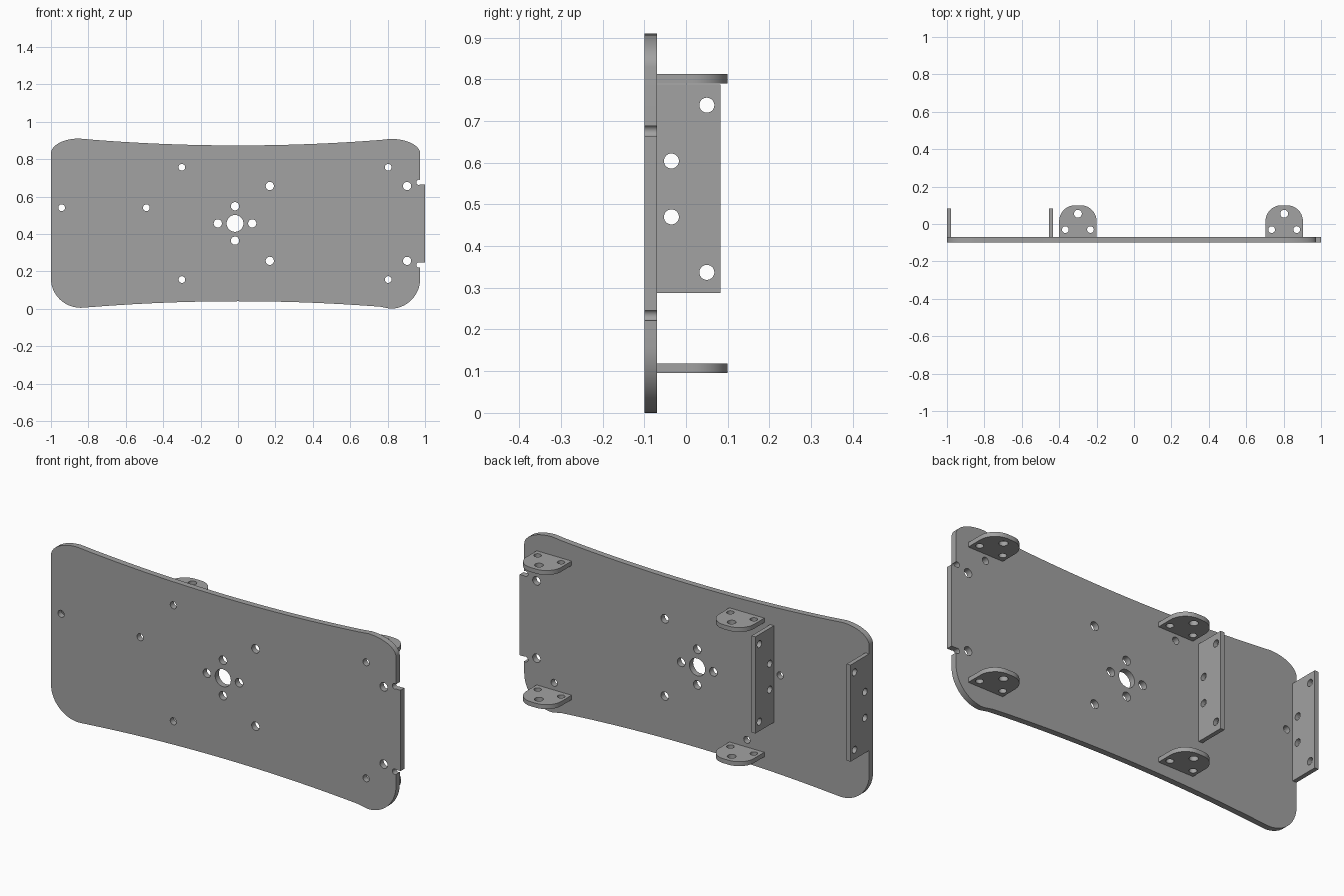
import bpy
import math
from mathutils import Matrix

if "Cube" in bpy.data.objects:
    bpy.data.objects.remove(bpy.data.objects["Cube"], do_unlink=True)

steel = bpy.data.materials.new("grey metal")
steel.use_nodes = True
grey = (0.36, 0.36, 0.36, 1)
steel.diffuse_color = grey
steel.node_tree.nodes["Principled BSDF"].inputs["Base Color"].default_value = grey


def arc(cx, cy, rx, ry, start, end, steps=14):
    """Points on an elliptical arc, angles in degrees."""
    angles = [math.radians(start + (end - start) * i / steps) for i in range(steps + 1)]
    return [(cx + rx * math.cos(a), cy + ry * math.sin(a)) for a in angles]


def circle(x, y, r):
    return arc(x, y, r, r, 0, 360, 28)[:-1]


def sheet(name, outline, holes, thickness, matrix):
    """Flat plate with holes, centred on its own plane, then placed by matrix."""
    curve = bpy.data.curves.new(name, "CURVE")
    curve.dimensions = "2D"
    curve.fill_mode = "BOTH"
    curve.extrude = thickness / 2
    for loop in [outline] + [circle(*h) for h in holes]:
        spline = curve.splines.new("POLY")
        spline.points.add(len(loop) - 1)
        for point, (x, y) in zip(spline.points, loop):
            point.co = (x, y, 0, 1)
        spline.use_cyclic_u = True
    curve.materials.append(steel)
    obj = bpy.data.objects.new(name, curve)
    bpy.context.collection.objects.link(obj)
    obj.matrix_world = matrix
    bpy.ops.object.select_all(action="DESELECT")
    obj.select_set(True)
    bpy.context.view_layer.objects.active = obj
    bpy.ops.object.convert(target="MESH")
    obj = bpy.context.object
    bpy.ops.object.mode_set(mode="EDIT")
    bpy.ops.mesh.select_all(action="SELECT")
    bpy.ops.mesh.remove_doubles(threshold=0.0001)
    bpy.ops.mesh.normals_make_consistent(inside=False)
    bpy.ops.object.mode_set(mode="OBJECT")
    bpy.ops.object.shade_smooth_by_angle(angle=math.radians(30))
    return obj


# Main plate: waisted outline with rounded corners and a tab on one end
def waist(base, bulge, direction):
    xs = [direction * (-0.76 + 1.52 * i / 24) for i in range(25)]
    return [(x, base + bulge * (x / 0.82) ** 2) for x in xs]


edge, tab, notch = 0.974, 1.0, 0.014
outline = arc(-0.84, 0.16, 0.16, 0.155, 180, 270)
outline += waist(0.04, -0.034, 1)
outline += arc(0.815, 0.16, edge - 0.815, 0.16, 270, 360)
outline += arc(edge - 0.007, 0.234, notch, notch, 300, 60, 12)
outline += [(tab, 0.246), (tab, 0.664)]
outline += arc(edge - 0.007, 0.676, notch, notch, 300, 60, 12)
outline += arc(0.815, 0.83, edge - 0.815, 0.078, 0, 90)
outline += waist(0.873, 0.034, -1)
outline += arc(-0.85, 0.83, 0.15, 0.08, 90, 180)

hub = (-0.016, 0.456)
holes = [(*hub, 0.045)]
holes += [(hub[0] + dx, hub[1] + dz, 0.022)
          for dx, dz in ((0.092, 0), (-0.092, 0), (0, 0.092), (0, -0.092))]
holes += [(x, hub[1] + dz, 0.022) for x in (0.17, 0.904) for dz in (-0.2, 0.2)]
holes += [(x, hub[1] + dz, 0.018) for x in (-0.3, 0.803) for dz in (-0.3, 0.3)]
holes += [(x, 0.54, 0.018) for x in (-0.943, -0.49)]
upright = Matrix.Translation((0, -0.0845, 0)) @ Matrix.Rotation(math.radians(90), 4, "X")
sheet("main_plate", outline, holes, 0.031, upright)

# Four horizontal rounded ears on the back
ear = [(-0.1, -0.07), (0.1, -0.07)]
ear += arc(0.015, 0.015, 0.085, 0.085, 0, 90)
ear += arc(-0.015, 0.015, 0.085, 0.085, 90, 180)
ear_holes = [(0, 0.055, 0.021), (-0.067, -0.03, 0.018), (0.067, -0.03, 0.018)]
for side, x in (("right", -0.3), ("left", 0.803)):
    for level, z in (("lower", 0.107), ("upper", 0.801)):
        sheet(f"{level}_{side}_ear", ear, ear_holes, 0.023, Matrix.Translation((x, 0, z)))

# Two vertical mounting flanges on the back (profile drawn in y and z)
flange = [(-0.07, 0.288), (0.083, 0.288), (0.083, 0.788), (-0.07, 0.788)]
flange_holes = [(0.05, 0.337, 0.018), (-0.035, 0.47, 0.018),
                (-0.035, 0.604, 0.018), (0.05, 0.738, 0.018)]
to_side = Matrix(((0, 0, 1, 0), (1, 0, 0, 0), (0, 1, 0, 0), (0, 0, 0, 1)))
for name, x in (("outer_flange", -0.989), ("inner_flange", -0.444)):
    sheet(name, flange, flange_holes, 0.022, Matrix.Translation((x, 0, 0)) @ to_side)
